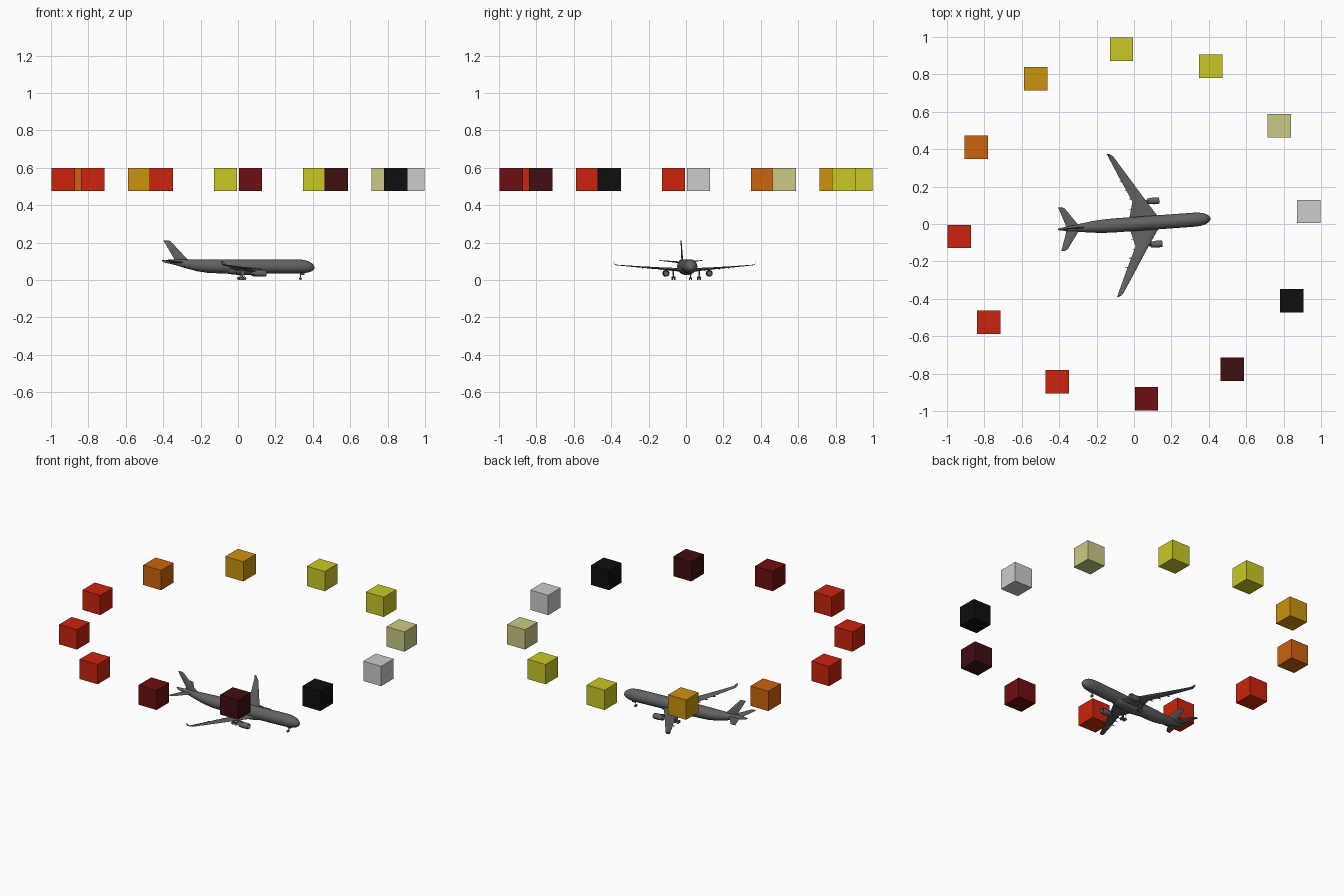
import bpy, bmesh, math
from mathutils import Matrix, Vector

if "Cube" in bpy.data.objects:
    bpy.data.objects.remove(bpy.data.objects["Cube"])

YAW = math.radians(4.1)
TURN = Matrix.Rotation(YAW, 4, 'Z')


def material(name, srgb):
    lin = [((c / 255 + 0.055) / 1.055) ** 2.4 for c in srgb] + [1]
    m = bpy.data.materials.new(name)
    m.use_nodes = True
    m.diffuse_color = lin
    m.node_tree.nodes["Principled BSDF"].inputs["Base Color"].default_value = lin
    return m


def finish(name, bm, mat, smooth=True, turn=True):
    if turn:
        bm.transform(TURN)
    bmesh.ops.recalc_face_normals(bm, faces=bm.faces)
    me = bpy.data.meshes.new(name)
    bm.to_mesh(me)
    bm.free()
    me.materials.append(mat)
    ob = bpy.data.objects.new(name, me)
    bpy.context.collection.objects.link(ob)
    if smooth:
        bpy.ops.object.select_all(action='DESELECT')
        ob.select_set(True)
        bpy.context.view_layer.objects.active = ob
        bpy.ops.object.shade_smooth_by_angle(angle=math.radians(40))
    return ob


def loft(bm, rings):
    """Skin a list of equal point rings and cap both ends."""
    vs = [[bm.verts.new(p) for p in r] for r in rings]
    n = len(vs[0])
    for a, b in zip(vs, vs[1:]):
        for i in range(n):
            j = (i + 1) % n
            bm.faces.new((a[i], a[j], b[j], b[i]))
    bm.faces.new(vs[0])
    bm.faces.new(vs[-1][::-1])


def body(bm, stations, y=0, sides=24, wide=1):
    """Round body along x from (x, centre height, radius) stations."""
    rings = []
    for x, z, r in stations:
        angles = [2 * math.pi * i / sides for i in range(sides)]
        rings.append([(x, y + wide * r * math.cos(a), z + r * math.sin(a)) for a in angles])
    loft(bm, rings)


# Aerofoil outline: (fraction of chord, fraction of thickness)
FOIL = [(0, 0), (0.08, 0.6), (0.3, 1), (0.65, 0.65), (1, 0.05),
        (1, -0.05), (0.65, -0.5), (0.3, -0.8), (0.08, -0.5)]


def surface(bm, sections, upright=False):
    """Wing-like surface from (span, height, lead x, trail x, half thickness)."""
    rings = []
    for s, h, lead, trail, t in sections:
        ring = []
        for c, k in FOIL:
            x = lead + (trail - lead) * c
            ring.append((x, k * t, h) if upright else (x, s, h + k * t))
        rings.append(ring)
    loft(bm, rings)


def cylinder(bm, centre, r, depth, axis='Y', sides=14):
    rot = Matrix.Rotation(math.pi / 2, 4, 'X') if axis == 'Y' else Matrix()
    bmesh.ops.create_cone(bm, cap_ends=True, segments=sides, radius1=r, radius2=r,
                          depth=depth, matrix=Matrix.Translation(centre) @ rot)


grey = material("airliner grey", (98, 98, 98))

# Fuselage, with upswept tail cone and rounded nose
bm = bmesh.new()
body(bm, [(-0.408, 0.103, 0.003), (-0.395, 0.101, 0.007), (-0.34, 0.095, 0.014),
          (-0.28, 0.086, 0.023), (-0.22, 0.078, 0.031), (-0.16, 0.074, 0.036),
          (-0.1, 0.073, 0.0375), (0.32, 0.073, 0.0375), (0.35, 0.072, 0.036),
          (0.375, 0.071, 0.031), (0.393, 0.069, 0.023), (0.404, 0.067, 0.014),
          (0.41, 0.066, 0.004)])
finish("fuselage", bm, grey)

# Belly fairing under the wing roots
bm = bmesh.new()
body(bm, [(-0.09, 0.055, 0.008), (-0.05, 0.052, 0.02), (0, 0.051, 0.024),
          (0.1, 0.051, 0.024), (0.14, 0.052, 0.02), (0.18, 0.055, 0.008)], wide=1.55)
finish("belly_fairing", bm, grey)

# Tail fin
bm = bmesh.new()
surface(bm, [(0, 0.095, -0.245, -0.34, 0.006), (0, 0.115, -0.275, -0.343, 0.005),
             (0, 0.208, -0.362, -0.398, 0.003), (0, 0.211, -0.37, -0.4, 0.001)], upright=True)
finish("tail_fin", bm, grey)

for side, s in (("left", 1), ("right", -1)):
    # Main wing with raised tip
    bm = bmesh.new()
    surface(bm, [(0, 0.052, 0.15, -0.025, 0.011), (s * 0.035, 0.053, 0.128, -0.022, 0.011),
                 (s * 0.12, 0.06, 0.072, 0, 0.007), (s * 0.25, 0.07, -0.01, -0.06, 0.004),
                 (s * 0.365, 0.08, -0.083, -0.111, 0.002),
                 (s * 0.376, 0.084, -0.094, -0.114, 0.002),
                 (s * 0.383, 0.1, -0.108, -0.12, 0.001)])
    finish(side + "_wing", bm, grey)

    # Flap track fairings along the trailing edge
    bm = bmesh.new()
    for y, x in ((0.08, -0.005), (0.135, -0.005), (0.18, -0.026), (0.23, -0.05)):
        z = 0.05 + 0.08 * y
        body(bm, [(x + 0.035, z, 0.001), (x + 0.015, z - 0.004, 0.004),
                  (x - 0.005, z - 0.004, 0.003), (x - 0.016, z - 0.003, 0.0005)],
             y=s * y, sides=8, wide=0.7)
    finish(side + "_flap_fairings", bm, grey)

    # Tailplane
    bm = bmesh.new()
    surface(bm, [(0, 0.094, -0.285, -0.365, 0.006), (s * 0.02, 0.095, -0.3, -0.365, 0.005),
                 (s * 0.11, 0.104, -0.364, -0.396, 0.002),
                 (s * 0.117, 0.105, -0.378, -0.399, 0.001)])
    finish(side + "_tailplane", bm, grey)

    # Engine with open intake, exhaust cone and pylon
    bm = bmesh.new()
    body(bm, [(0.125, 0.036, 0.012), (0.14, 0.036, 0.0145), (0.144, 0.036, 0.0155),
              (0.138, 0.036, 0.0175), (0.115, 0.036, 0.0185), (0.09, 0.036, 0.016),
              (0.082, 0.036, 0.0145), (0.081, 0.036, 0.01), (0.068, 0.036, 0.007),
              (0.058, 0.036, 0.002)], y=s * 0.116, sides=20)
    finish(side + "_engine", bm, grey)
    bm = bmesh.new()
    loft(bm, [[(x0, s * 0.116 - w, z), (x1, s * 0.116 - w, z),
               (x1, s * 0.116 + w, z), (x0, s * 0.116 + w, z)]
              for x0, x1, z, w in ((0.125, 0.07, 0.05, 0.003), (0.085, 0.035, 0.06, 0.003))])
    finish(side + "_engine_pylon", bm, grey, smooth=False)

    # Main landing gear: strut, axle beam and four wheels
    bm = bmesh.new()
    cylinder(bm, Vector((0.02, s * 0.068, 0.033)), 0.003, 0.05, 'Z', 8)
    for dx in (-0.01, 0.01):
        cylinder(bm, Vector((0.02 + dx, s * 0.068, 0.009)), 0.002, 0.016, sides=8)
        for dy in (-0.007, 0.007):
            cylinder(bm, Vector((0.02 + dx, s * 0.068 + dy, 0.009)), 0.009, 0.006)
    bmesh.ops.create_cube(bm, size=1, matrix=Matrix.Translation((0.02, s * 0.068, 0.009))
                          @ Matrix.Diagonal((0.022, 0.004, 0.004, 1)))
    bmesh.ops.create_cube(bm, size=1, matrix=Matrix.Translation((0.02, s * 0.073, 0.038))
                          @ Matrix.Diagonal((0.018, 0.002, 0.026, 1)))
    finish(side + "_main_gear", bm, grey)

# Nose gear: strut and twin wheels
bm = bmesh.new()
cylinder(bm, Vector((0.335, 0, 0.024)), 0.002, 0.036, 'Z', 8)
cylinder(bm, Vector((0.335, 0, 0.007)), 0.0015, 0.01, sides=8)
for dy in (-0.005, 0.005):
    cylinder(bm, Vector((0.335, dy, 0.007)), 0.007, 0.004)
for dy in (-0.006, 0.006):
    bmesh.ops.create_cube(bm, size=1, matrix=Matrix.Translation((0.345, dy, 0.034))
                          @ Matrix.Diagonal((0.022, 0.001, 0.012, 1)))
finish("nose_gear", bm, grey)

# Ring of floating coloured cubes, counter-clockwise from +x
silver = material("silver", (204, 204, 204))
pale = material("pale yellow", (204, 202, 134))
yellow = material("yellow", (203, 200, 37))
amber = material("amber", (204, 148, 14))
orange = material("orange", (204, 99, 14))
red = material("red", (204, 36, 14))
maroon = material("maroon", (110, 13, 16))
dark = material("dark maroon", (64, 14, 16))
black = material("black", (14, 14, 15))
ring = [silver, pale, yellow, yellow, amber, orange, red, red, red, maroon, dark, black]
for i, mat in enumerate(ring):
    a = YAW + i * math.pi / 6
    bm = bmesh.new()
    bmesh.ops.create_cube(bm, size=0.125, matrix=Matrix.Translation(
        (0.9375 * math.cos(a), 0.9375 * math.sin(a), 0.5375)))
    finish("ring_cube_%d" % (i + 1), bm, mat, smooth=False, turn=False)
